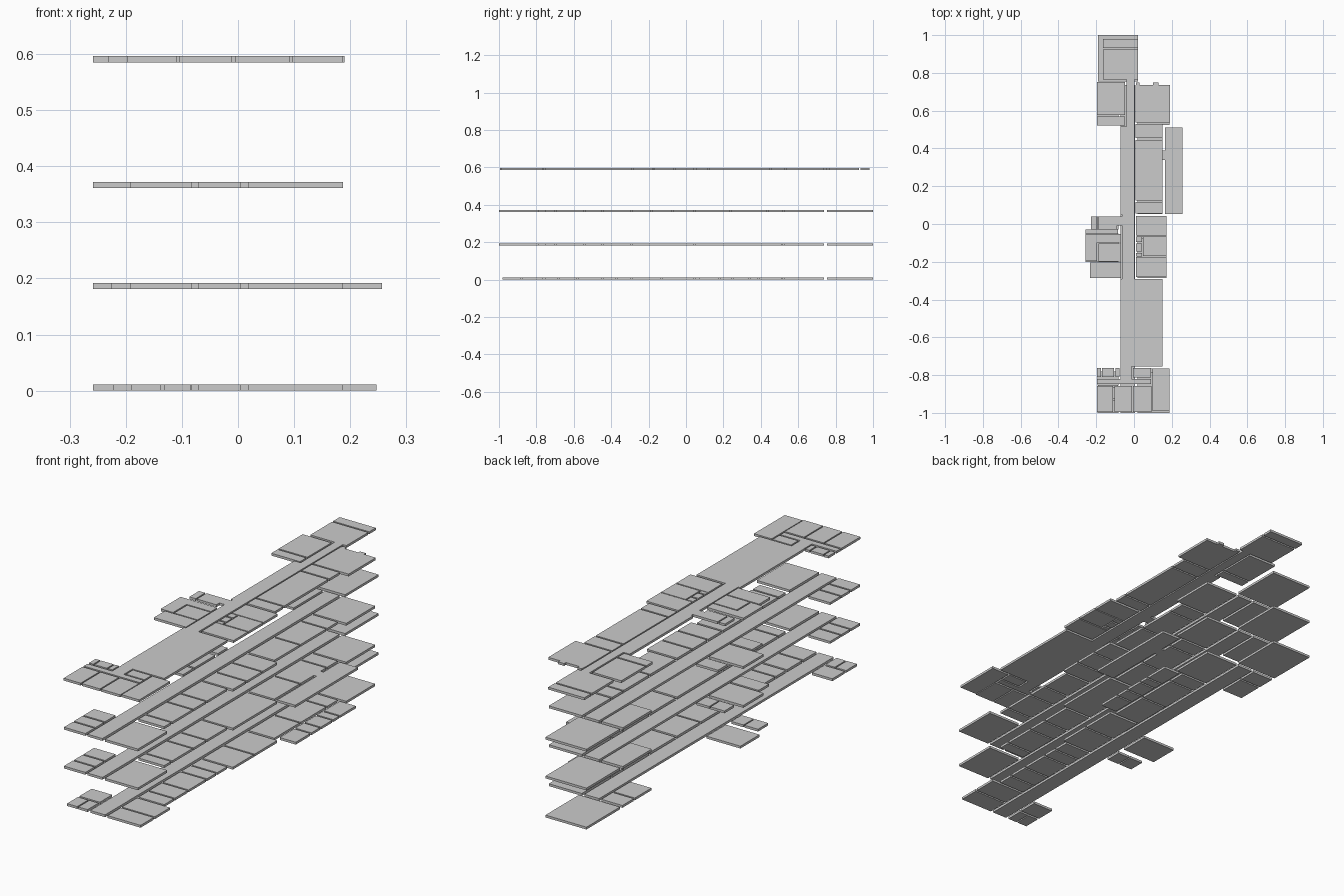
import bpy

T = 0.011  # slab thickness


def slab(name, x0, x1, y0, y1, z):
    """One flat room slab."""
    v = [(x, y, h) for h in (z, z + T) for x, y in ((x0, y0), (x1, y0), (x1, y1), (x0, y1))]
    f = [(3, 2, 1, 0), (4, 5, 6, 7)] + [(i, (i + 1) % 4, (i + 1) % 4 + 4, i + 4) for i in range(4)]
    me = bpy.data.meshes.new(name)
    me.from_pydata(v, [], f)
    ob = bpy.data.objects.new(name, me)
    bpy.context.collection.objects.link(ob)
    return ob


def row(name, x0, x1, ys, z, gap=0.008):
    """Row of rooms along y, split by wall gaps at the given stations."""
    for i, (a, b) in enumerate(zip(ys, ys[1:])):
        lo = a + (gap / 2 if i else 0)
        hi = b - (gap / 2 if i < len(ys) - 2 else 0)
        slab(f"{name}_{i + 1}", x0, x1, lo, hi, z)


def columns(name, xs, y0, y1, z, gap=0.006):
    """Row of rooms along x."""
    for i, (a, b) in enumerate(zip(xs, xs[1:])):
        lo = a + (gap / 2 if i else 0)
        hi = b - (gap / 2 if i < len(xs) - 2 else 0)
        slab(f"{name}_{i + 1}", lo, hi, y0, y1, z)


L1, L2, L3, L4 = 0.0, 0.181, 0.361, 0.585

# parts shared by the lower three floors
for n, z, ymin in (("ground", L1, -0.98), ("first", L2, -1.0), ("second", L3, -1.0)):
    slab(n + "_corridor", -0.071, 0.005, ymin, 0.737, z)
    slab(n + "_back_hall", -0.19, 0.02, 0.755, 1.0, z)
    row(n + "_centre_room", 0.018, 0.15, [0.052, 0.24, 0.435, 0.515], z)
    slab(n + "_back_right_room", 0.018, 0.187, 0.525, 0.737, z)

# first and second floors
for n, z in (("first", L2), ("second", L3)):
    row(n + "_front_left_room", -0.192, -0.082, [-1.0, -0.93, -0.86, -0.78], z)
    slab(n + "_front_right_room", 0.018, 0.187, -1.0, -0.785, z)
    row(n + "_right_room", 0.018, 0.15, [-0.755, -0.70, -0.545, -0.445, -0.295], z)
    slab(n + "_mid_left_hall", -0.258, -0.082, -0.2, -0.05, z)
    slab(n + "_back_left_room", -0.192, -0.082, 0.525, 0.737, z)
row("second_mid_right_room", 0.018, 0.173, [-0.285, -0.185, -0.07, 0.04], L3)
slab("first_mid_right_hall", 0.018, 0.173, -0.285, 0.04, L2)
slab("second_mid_left_room", -0.192, -0.082, -0.285, -0.21, L3)
slab("second_mid_left_small_room", -0.192, -0.082, -0.03, 0.04, L3)
slab("first_mid_left_room", -0.225, -0.082, -0.285, -0.21, L2)
columns("first_mid_left_small_room", [-0.225, -0.15, -0.082], -0.03, 0.04, L2)

# first floor side hall with its doorway
slab("first_side_hall", 0.165, 0.257, 0.052, 0.51, L2)
slab("first_side_door", 0.15, 0.165, 0.34, 0.39, L2)

# ground floor
columns("ground_front_left_room", [-0.19, -0.135, -0.085], -0.98, -0.90, L1)
slab("ground_front_left_lobby", -0.19, -0.085, -0.89, -0.80, L1)
row("ground_front_right_room", 0.018, 0.187, [-0.98, -0.88, -0.765], L1)
row("ground_right_room", 0.018, 0.15, [-0.755, -0.68, -0.58, -0.445, -0.37, -0.295], L1)
row("ground_mid_right_room", 0.018, 0.173, [-0.285, -0.13, 0.04], L1)
columns("ground_mid_left_room", [-0.222, -0.15, -0.085], -0.285, -0.21, L1)
slab("ground_mid_left_hall", -0.258, -0.085, -0.17, -0.03, L1)
row("ground_back_left_room", -0.19, -0.082, [0.525, 0.65, 0.737], L1)
row("ground_side_room", 0.165, 0.247, [0.07, 0.18, 0.25, 0.34, 0.39, 0.51], L1)

# top floor: front block
columns("top_front_room", [-0.197, -0.107, -0.008, 0.093], -0.995, -0.857, L4)
slab("top_front_right_room", 0.097, 0.187, -0.99, -0.765, L4)
slab("top_front_passage", -0.197, 0.09, -0.848, -0.82, L4)
slab("top_front_link", -0.071, -0.012, -0.82, -0.755, L4)
columns("top_front_small_room", [-0.197, -0.172, -0.102, -0.077], -0.81, -0.762, L4)
slab("top_front_store", -0.005, 0.09, -0.813, -0.762, L4)

# top floor: great hall and corridor
slab("top_great_hall", -0.072, 0.15, -0.755, -0.292, L4)
slab("top_mid_corridor", -0.063, 0.002, -0.292, 0.05, L4)
slab("top_corridor", -0.072, 0.002, 0.05, 0.515, L4)
slab("top_corridor_end", -0.04, 0.002, 0.515, 0.765, L4)

# top floor: middle rooms right
slab("top_mid_right_back", 0.01, 0.173, -0.06, 0.043, L4)
slab("top_mid_right_inner", 0.048, 0.173, -0.17, -0.065, L4)
row("top_mid_right_closet", 0.01, 0.042, [-0.173, -0.15, -0.10, -0.065], L4)
slab("top_mid_right_front", 0.01, 0.173, -0.28, -0.176, L4)

# top floor: middle rooms left
columns("top_mid_left_back", [-0.228, -0.193, -0.09], -0.03, 0.04, L4)
slab("top_mid_left_nook", -0.09, -0.063, -0.008, 0.04, L4)
slab("top_mid_left_strip", -0.258, -0.07, -0.098, -0.052, L4)
slab("top_mid_left_side", -0.258, -0.195, -0.197, -0.098, L4)
slab("top_mid_left_inner", -0.188, -0.068, -0.198, -0.104, L4)
slab("top_mid_left_front", -0.232, -0.068, -0.285, -0.204, L4)

# top floor: back rooms
row("top_right_room", 0.008, 0.15, [0.055, 0.12, 0.45, 0.53], L4)
slab("top_back_right_hall", 0.008, 0.19, 0.538, 0.737, L4)
for i, (a, b) in enumerate(((0.01, 0.03), (0.1, 0.13))):
    slab(f"top_back_bay_{i + 1}", a, b, 0.737, 0.75, L4)
row("top_back_left_room", -0.195, -0.048, [0.522, 0.572, 0.752], L4)
row("top_back_hall", -0.165, 0.02, [0.765, 0.928, 0.98], L4)
